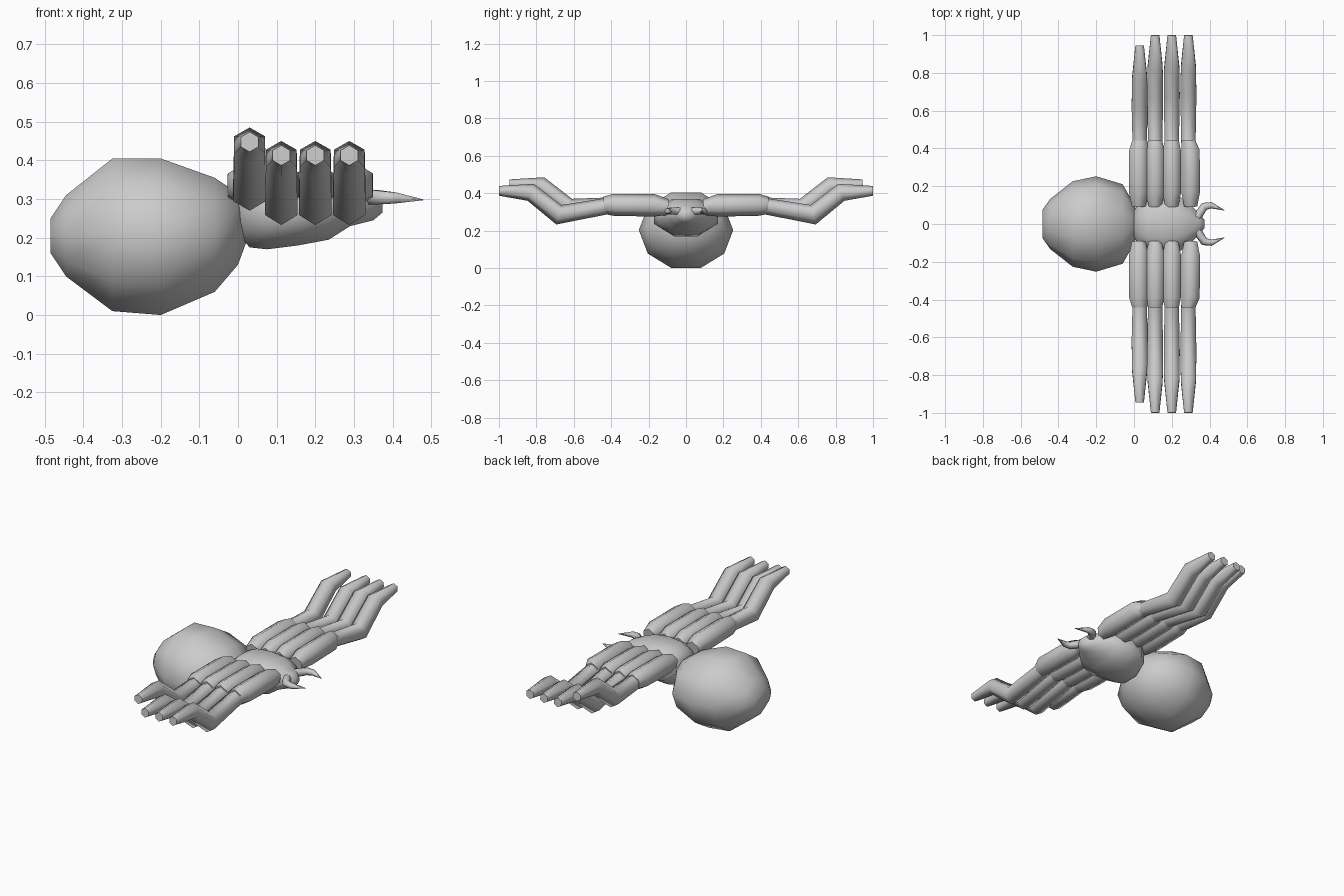
import bpy, bmesh, math
from mathutils import Vector

cube = bpy.data.objects.get("Cube")
if cube:
    bpy.data.objects.remove(cube, do_unlink=True)

grey = bpy.data.materials.new("body grey")
grey.use_nodes = True
COLOUR = (0.6, 0.6, 0.6, 1)
grey.diffuse_color = COLOUR
grey.node_tree.nodes["Principled BSDF"].inputs["Base Color"].default_value = COLOUR


def loft(name, rings):
    """Skin a list of closed rings, cap both ends and shade smooth."""
    bm = bmesh.new()
    loops = [[bm.verts.new(p) for p in ring] for ring in rings]
    n = len(loops[0])
    for a, b in zip(loops, loops[1:]):
        for i in range(n):
            j = (i + 1) % n
            bm.faces.new((a[i], a[j], b[j], b[i]))
    bm.faces.new(loops[0])
    bm.faces.new(loops[-1])
    bmesh.ops.recalc_face_normals(bm, faces=bm.faces)
    mesh = bpy.data.meshes.new(name)
    bm.to_mesh(mesh)
    bm.free()
    mesh.materials.append(grey)
    obj = bpy.data.objects.new(name, mesh)
    bpy.context.collection.objects.link(obj)
    bpy.ops.object.select_all(action='DESELECT')
    obj.select_set(True)
    bpy.context.view_layer.objects.active = obj
    bpy.ops.object.shade_smooth_by_angle(angle=math.radians(65))
    return obj


def body(name, stations, sides):
    """Rings across the x axis, each given as x, bottom, top, half width."""
    rings = []
    for x, low, high, half in stations:
        ring = []
        for i in range(sides):
            a = math.tau * (i + 0.5) / sides
            k = 1 / math.cos(math.pi / sides)
            ring.append((x, half * k * math.sin(a),
                         (low + high) / 2 + (high - low) / 2 * k * math.cos(a)))
        rings.append(ring)
    return loft(name, rings)


def tube(name, path, radii, sides, side_axis, squash=1.0):
    """Mitred tube along a path; side_axis is the fixed cross direction."""
    pts = [Vector(p) for p in path]
    side = Vector(side_axis)
    rings = []
    for i, p in enumerate(pts):
        before = (p - pts[i - 1]).normalized() if i else None
        after = (pts[i + 1] - p).normalized() if i < len(pts) - 1 else None
        t = ((before or after) + (after or before)).normalized()
        up = t.cross(side).normalized()
        stretch = 1 / max(0.5, t.dot(before or after))
        rings.append([p + radii[i] * (side * math.sin(a) * squash + up * math.cos(a) * stretch)
                      for a in (math.tau * k / sides for k in range(sides))])
    return loft(name, rings)


# Large rounded abdomen
body("abdomen", [(-0.485, 0.16, 0.25, 0.07), (-0.445, 0.10, 0.31, 0.125),
                 (-0.325, 0.01, 0.405, 0.215), (-0.20, 0.0, 0.405, 0.24),
                 (-0.06, 0.06, 0.355, 0.20), (0.0, 0.13, 0.315, 0.10),
                 (0.022, 0.19, 0.28, 0.04)], 10)

# Head and thorax in one tapering form
body("thorax", [(0.0, 0.21, 0.32, 0.07), (0.03, 0.175, 0.35, 0.12),
                (0.075, 0.17, 0.365, 0.155), (0.155, 0.18, 0.37, 0.17),
                (0.235, 0.195, 0.365, 0.15), (0.29, 0.23, 0.35, 0.11),
                (0.35, 0.245, 0.325, 0.05), (0.374, 0.265, 0.305, 0.02)], 8)

# Four legs a side: a stout upper segment and a bent lower segment
LEG_X = [0.03, 0.112, 0.20, 0.288]
for side_name, s in (("left", 1), ("right", -1)):
    for n, x in enumerate(LEG_X):
        back = 1 if n == 0 else 0
        root = x + (-0.005, 0, 0, 0.012)[n]
        tube(f"upper_leg_{side_name}_{n + 1}",
             [(root, s * 0.095, 0.325), (root, s * 0.17, 0.335),
              (root, s * 0.39, 0.338), (x, s * 0.44, 0.335)],
             [0.042, 0.06, 0.058, 0.046], 6, (1, 0, 0), 1 - 0.05 * (1 - back))
        lower = [(0.40, 0.335), (0.68, 0.285), (0.83, 0.405), (1.0, 0.413)]
        tube(f"lower_leg_{side_name}_{n + 1}",
             [(x, s * (y - 0.055 * back * (i > 0)), z + 0.035 * back * (i > 0))
              for i, (y, z) in enumerate(lower)],
             [0.043, 0.049, 0.046, 0.026], 6, (1, 0, 0))

    # Hooked fang curling outward and then forward
    tube(f"fang_{side_name}",
         [(0.325, s * 0.02, 0.305), (0.35, s * 0.06, 0.305), (0.372, s * 0.093, 0.304),
          (0.41, s * 0.099, 0.303), (0.48, s * 0.072, 0.298)],
         [0.022, 0.022, 0.02, 0.016, 0.001], 6, (0, 0, 1))
